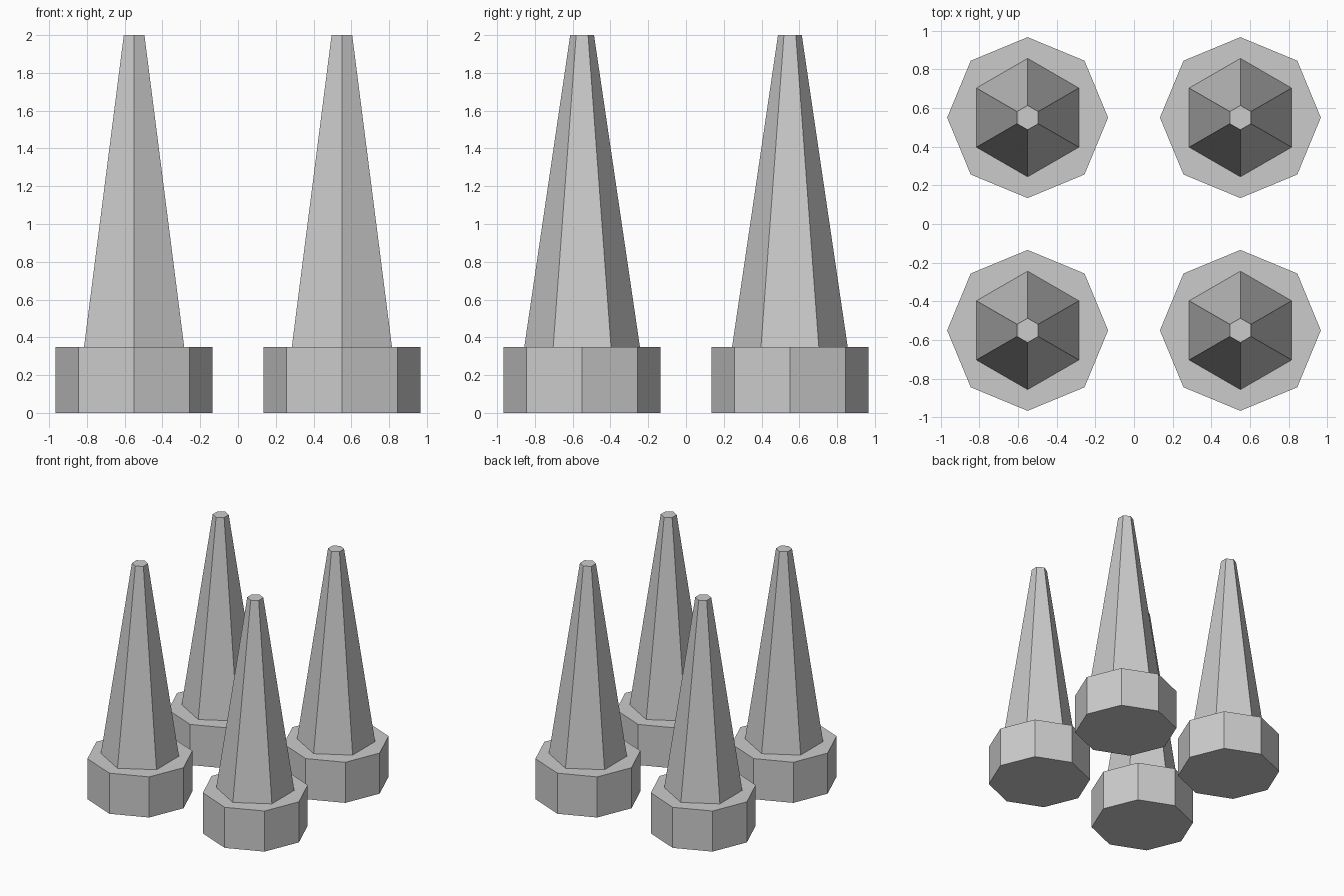
import bpy

cube = bpy.data.objects.get("Cube")
if cube:
    bpy.data.objects.remove(cube, do_unlink=True)

# Single flat grey
grey = bpy.data.materials.new("light_grey")
grey.use_nodes = True
colour = (0.6, 0.6, 0.6, 1)
grey.diffuse_color = colour
grey.node_tree.nodes["Principled BSDF"].inputs["Base Color"].default_value = colour

SPACING = 0.55
BASE_HEIGHT = 0.35
TOTAL_HEIGHT = 2.0


def tapered_prism(name, sides, bottom_radius, top_radius, x, y, z0, z1):
    """Flat-shaded prism or frustum standing between two heights."""
    bpy.ops.mesh.primitive_cone_add(
        vertices=sides, radius1=bottom_radius, radius2=top_radius,
        depth=z1 - z0, location=(x, y, (z0 + z1) / 2))
    part = bpy.context.object
    part.name = name
    part.data.name = name
    part.data.materials.append(grey)
    return part


# Four spikes, each on an octagonal base
for side, x in (("right", -SPACING), ("left", SPACING)):
    for end, y in (("front", -SPACING), ("back", SPACING)):
        tapered_prism(f"{end}_{side}_base", 8, 0.416, 0.416, x, y, 0, BASE_HEIGHT)
        tapered_prism(f"{end}_{side}_spike", 6, 0.306, 0.063, x, y,
                      BASE_HEIGHT, TOTAL_HEIGHT)
